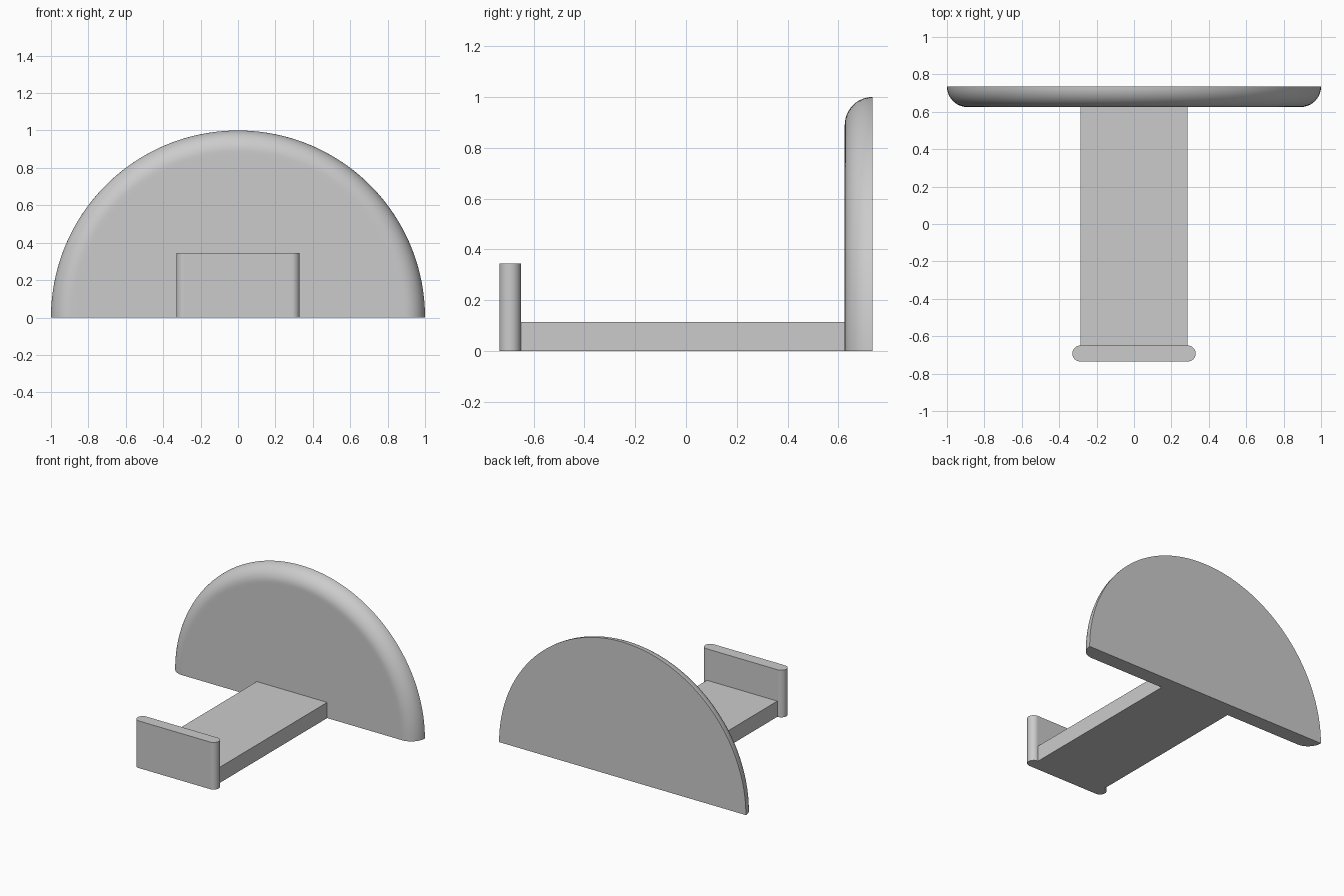
import bpy, bmesh
from math import pi, sin, cos, radians
from mathutils import Vector

if "Cube" in bpy.data.objects:
    bpy.data.objects.remove(bpy.data.objects["Cube"])

BACK, HEAD_FRONT = 0.735, 0.625
FOOT_BACK, FRONT = -0.65, -0.735


def finish(bm, name):
    bmesh.ops.recalc_face_normals(bm, faces=bm.faces[:])
    mesh = bpy.data.meshes.new(name)
    bm.to_mesh(mesh)
    bm.free()
    obj = bpy.data.objects.new(name, mesh)
    bpy.context.collection.objects.link(obj)
    bpy.ops.object.select_all(action='DESELECT')
    obj.select_set(True)
    bpy.context.view_layer.objects.active = obj
    bpy.ops.object.shade_smooth_by_angle(angle=radians(35))
    weighted = obj.modifiers.new("flat_normals", 'WEIGHTED_NORMAL')
    weighted.keep_sharp = True
    return obj


def prism(name, outline, height):
    """Extrude an (x, y) outline up from the floor."""
    bm = bmesh.new()
    base = bm.faces.new([bm.verts.new((x, y, 0)) for x, y in outline])
    top = bmesh.ops.extrude_face_region(bm, geom=[base], use_keep_orig=True)["geom"]
    bmesh.ops.translate(bm, vec=(0, 0, height),
                        verts=[g for g in top if isinstance(g, bmesh.types.BMVert)])
    return finish(bm, name)


# Headboard: half disc with a rounded front rim, spun half a turn about y
R = BACK - HEAD_FRONT
profile = [(0, BACK)]
profile += [(1 - R + R * cos(a), BACK - R * sin(a))
            for a in (i * pi / 2 / 12 for i in range(13))]
profile += [(0.87, HEAD_FRONT), (0, HEAD_FRONT)]
bm = bmesh.new()
verts = [bm.verts.new((r, y, 0)) for r, y in profile]
edges = [bm.edges.new(pair) for pair in zip(verts, verts[1:])]
bmesh.ops.spin(bm, geom=verts + edges, cent=(0, 0, 0), axis=Vector((0, -1, 0)),
               angle=pi, steps=96)
bmesh.ops.remove_doubles(bm, verts=bm.verts[:], dist=1e-5)
bmesh.ops.contextual_create(bm, geom=[e for e in bm.edges if e.is_boundary])
# keep the half disc above the floor
if min(v.co.z for v in bm.verts) < -0.5:
    bmesh.ops.scale(bm, vec=(1, 1, -1), verts=bm.verts[:])
finish(bm, "headboard")

# Base slab
W = 0.285
prism("base_slab", [(-W, FOOT_BACK), (W, FOOT_BACK), (W, HEAD_FRONT), (-W, HEAD_FRONT)], 0.115)

# Footboard: upright panel with half-round ends
r = (FOOT_BACK - FRONT) / 2
cx, cy = 0.33 - r, (FOOT_BACK + FRONT) / 2
outline = [(side * (cx + r * cos(a)), cy + side * r * sin(a))
           for side in (1, -1)
           for a in (-pi / 2 + i * pi / 16 for i in range(17))]
prism("footboard", outline, 0.345)
